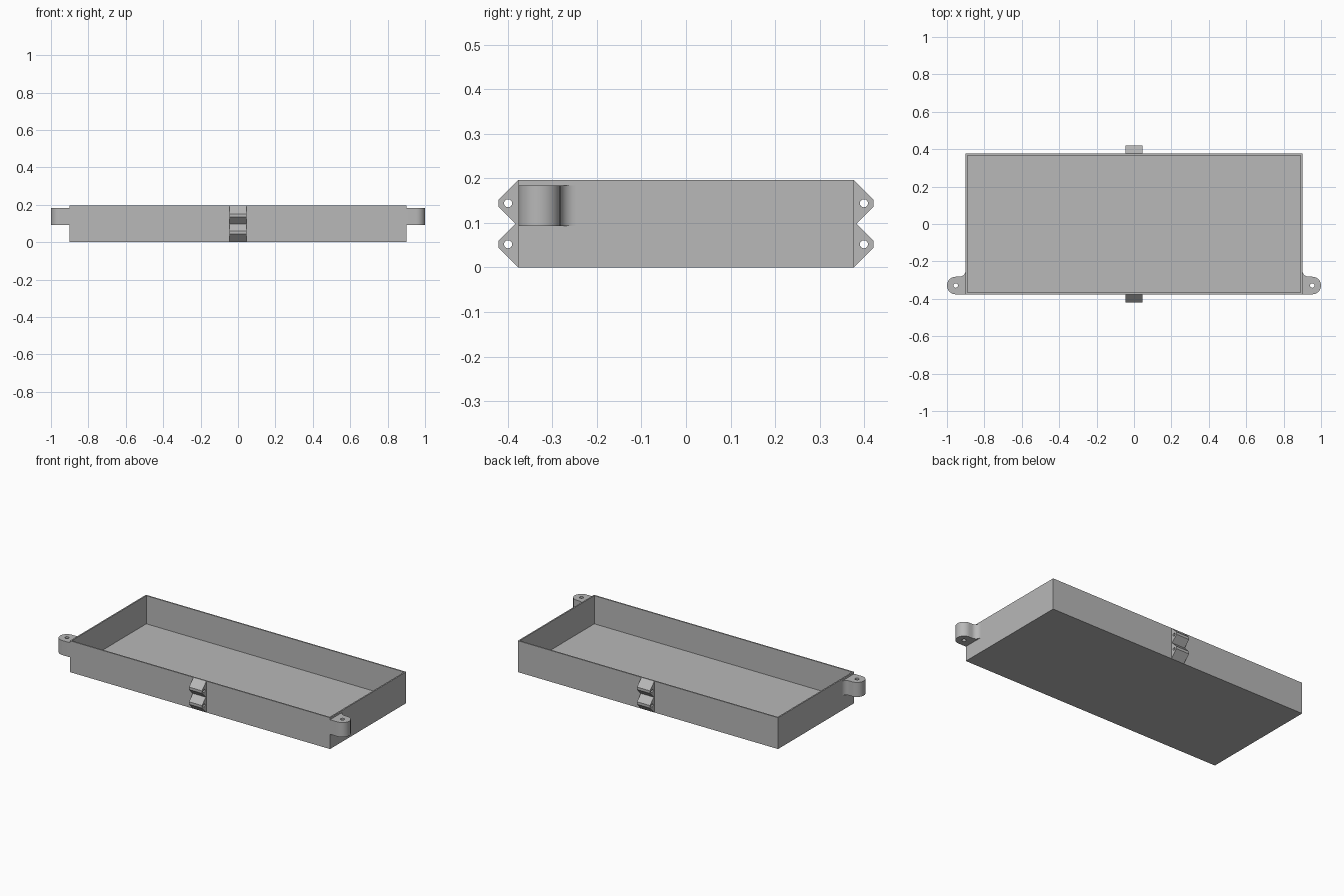
import bpy, bmesh
from math import cos, sin, radians
from mathutils import Matrix, Vector

cube = bpy.data.objects.get("Cube")
if cube:
    bpy.data.objects.remove(cube, do_unlink=True)

HALF_X, HALF_Y, HEIGHT = 0.9, 0.376, 0.196
WALL, FLOOR = 0.012, 0.02

grey = bpy.data.materials.new("plain_grey")
grey.use_nodes = True
colour = (0.48, 0.48, 0.48, 1)
grey.diffuse_color = colour
grey.node_tree.nodes["Principled BSDF"].inputs["Base Color"].default_value = colour


def add_object(name, bm):
    bmesh.ops.recalc_face_normals(bm, faces=bm.faces)
    mesh = bpy.data.meshes.new(name)
    bm.to_mesh(mesh)
    bm.free()
    mesh.materials.append(grey)
    obj = bpy.data.objects.new(name, mesh)
    bpy.context.collection.objects.link(obj)
    bpy.ops.object.select_all(action="DESELECT")
    obj.select_set(True)
    bpy.context.view_layer.objects.active = obj
    bpy.ops.object.shade_smooth_by_angle(angle=radians(30))
    return obj


def arc(cx, cy, r, start, end, steps):
    angles = [radians(start + (end - start) * i / steps) for i in range(steps + 1)]
    return [(cx + r * cos(a), cy + r * sin(a)) for a in angles]


def plate(name, loops, thickness, matrix):
    """Solid plate from an outline followed by its hole loops."""
    curve = bpy.data.curves.new(name + "_outline", "CURVE")
    curve.dimensions = "2D"
    curve.fill_mode = "BOTH"
    curve.extrude = thickness / 2
    for pts in loops:
        spline = curve.splines.new("POLY")
        spline.points.add(len(pts) - 1)
        for p, (u, v) in zip(spline.points, pts):
            p.co = (u, v, 0, 1)
        spline.use_cyclic_u = True
    helper = bpy.data.objects.new(name + "_outline", curve)
    mesh = helper.to_mesh()
    bm = bmesh.new()
    bm.from_mesh(mesh)
    helper.to_mesh_clear()
    bpy.data.objects.remove(helper)
    bpy.data.curves.remove(curve)
    bmesh.ops.remove_doubles(bm, verts=bm.verts, dist=0.0001)
    bm.transform(matrix)
    return add_object(name, bm)


# Open tray with thin walls
bm = bmesh.new()
bmesh.ops.create_cube(bm, size=1)
bmesh.ops.scale(bm, vec=(2 * HALF_X, 2 * HALF_Y, HEIGHT), verts=bm.verts)
bmesh.ops.translate(bm, vec=(0, 0, HEIGHT / 2), verts=bm.verts)
top = max(bm.faces, key=lambda f: f.calc_center_median().z)
bmesh.ops.inset_region(bm, faces=[top], thickness=WALL)
hollow = bmesh.ops.extrude_face_region(bm, geom=[top])
bmesh.ops.translate(bm, vec=(0, 0, FLOOR - HEIGHT),
                    verts=[v for v in hollow["geom"] if isinstance(v, bmesh.types.BMVert)])
if top.is_valid:
    bmesh.ops.delete(bm, geom=[top], context="FACES_ONLY")
add_object("tray", bm)

# Rounded mounting ears with a screw hole, blended into the end walls
R = 0.047
EAR_X, EAR_Y = 1 - R, R - HALF_Y
FILLET = 0.034
for side, s in (("left", 1), ("right", -1)):
    outline = [(HALF_X - 0.002, -HALF_Y)]
    outline += arc(EAR_X, EAR_Y, R, -90, 90, 20)
    outline += arc(HALF_X + FILLET, EAR_Y + R + FILLET, FILLET, 270, 180, 10)
    outline.append((HALF_X - 0.002, EAR_Y + R + FILLET))
    hole = arc(EAR_X, EAR_Y, 0.012, 0, 345, 23)
    loops = [[(s * x, y) for x, y in pts] for pts in (outline, hole)]
    plate(side + "_mounting_ear", loops, 0.091, Matrix.Translation((0, 0, 0.138)))

# Double-toothed latches with pin holes, profile drawn in the y-z plane
to_side = Matrix(((0, 0, 1, 0), (1, 0, 0, 0), (0, 1, 0, 0), (0, 0, 0, 1)))
MID, TIP, VALLEY = HEIGHT / 2, 0.42, 0.382
for end, s in (("front", -1), ("back", 1)):
    profile = [(HALF_Y, 0), (TIP, 0.044), (TIP, 0.06), (VALLEY, MID),
               (TIP, HEIGHT - 0.06), (TIP, HEIGHT - 0.044), (HALF_Y, HEIGHT)]
    holes = [arc(0.399, z, 0.009, 0, 345, 23) for z in (0.052, HEIGHT - 0.052)]
    loops = [[(s * y, z) for y, z in pts] for pts in [profile] + holes]
    plate(end + "_latch", loops, 0.09, to_side)
